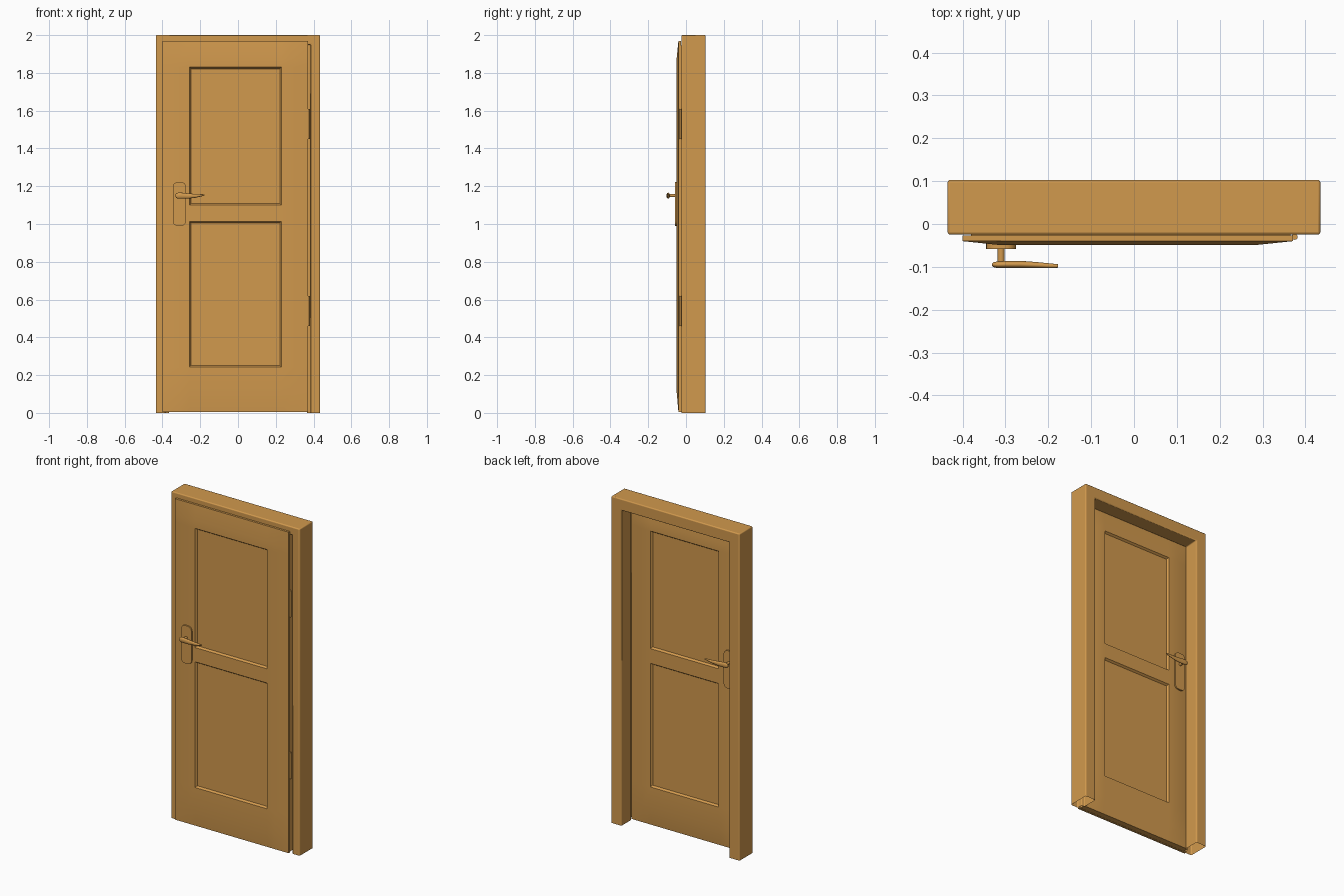
import bpy, bmesh, math

if "Cube" in bpy.data.objects:
    bpy.data.objects.remove(bpy.data.objects["Cube"])

wood = bpy.data.materials.new("wood")
wood.diffuse_color = (0.64, 0.32, 0.075, 1)
wood.use_nodes = True
wood.node_tree.nodes["Principled BSDF"].inputs["Base Color"].default_value = wood.diffuse_color


def make(name, bm, angle=30):
    bmesh.ops.recalc_face_normals(bm, faces=bm.faces)
    me = bpy.data.meshes.new(name)
    bm.to_mesh(me)
    bm.free()
    ob = bpy.data.objects.new(name, me)
    bpy.context.collection.objects.link(ob)
    me.materials.append(wood)
    bpy.context.view_layer.objects.active = ob
    ob.select_set(True)
    bpy.ops.object.shade_smooth_by_angle(angle=math.radians(angle))
    ob.select_set(False)
    return ob


def loft(bm, rings, caps=True):
    rows = [[bm.verts.new(p) for p in r] for r in rings]
    n = len(rows[0])
    for a, b in zip(rows, rows[1:]):
        for i in range(n):
            bm.faces.new((a[i], a[(i + 1) % n], b[(i + 1) % n], b[i]))
    if caps:
        bm.faces.new(rows[0])
        bm.faces.new(rows[-1])


# Frame: rebated profile swept up, across and down, open at the floor
OPEN_X, OPEN_Z = 0.365, 1.93
profile = [(0, 0.103), (0.07, 0.103), (0.07, -0.025), (0.02, -0.025), (0.02, 0.008), (0, 0.008)]
bm = bmesh.new()
loft(bm, [[(s * (OPEN_X + u), y, z + (u if z else 0)) for u, y in profile]
          for s, z in ((-1, 0), (-1, OPEN_Z), (1, OPEN_Z), (1, 0))], caps=False)
frame = make("door_frame", bm)
bev = frame.modifiers.new("soft_edges", 'BEVEL')
bev.width, bev.segments, bev.limit_method = 0.006, 3, 'ANGLE'


# Leaf: grid faces front and back, each with two recessed panels
def leaf_side(bm, xs, zs, y_mid, y_edge, flip):
    xo, zo = (xs[0], xs[-1]), (zs[0], zs[-1])
    v = [[bm.verts.new((x, y_edge if x in xo or z in zo else y_mid, z)) for x in xs] for z in zs]
    panels = []
    for j in range(len(zs) - 1):
        for i in range(len(xs) - 1):
            q = [v[j][i], v[j][i + 1], v[j + 1][i + 1], v[j + 1][i]]
            f = bm.faces.new(q[::-1] if flip else q)
            if i == 2 and j in (2, 4):
                panels.append(f)
    bm.normal_update()
    bmesh.ops.inset_individual(bm, faces=panels, thickness=0.012, depth=-0.012)
    n, m = len(xs) - 1, len(zs) - 1
    return (v[0] + [v[j][n] for j in range(1, m)] + v[m][::-1]
            + [v[j][0] for j in range(m - 1, 0, -1)])


bm = bmesh.new()
front = leaf_side(bm, [-0.40, -0.31, -0.257, 0.23, 0.28, 0.371],
                  [0.005, 0.11, 0.243, 1.013, 1.1, 1.83, 1.875, 1.97], -0.0495, -0.04, False)
back = leaf_side(bm, [-0.38, -0.30, -0.235, 0.228, 0.28, 0.365],
                 [0.006, 0.11, 0.243, 1.0, 1.09, 1.81, 1.86, 1.945], 0.02, 0.007, True)
lip = [bm.verts.new((v.co.x, -0.027, v.co.z)) for v in front]
core = [bm.verts.new((v.co.x, -0.027, v.co.z)) for v in back]
for a, b in ((front, lip), (lip, core), (core, back)):
    for i in range(len(a)):
        k = (i + 1) % len(a)
        bm.faces.new((a[i], a[k], b[k], b[i]))
make("door_leaf", bm)

# Hinges
for k, z in enumerate((0.54, 1.53)):
    bm = bmesh.new()
    loft(bm, [[(0.375 + 0.007 * math.cos(t), -0.03 + 0.007 * math.sin(t), h)
               for t in (math.tau * i / 12 for i in range(12))] for h in (z - 0.08, z + 0.08)])
    make(f"hinge_{k + 1}", bm)

# Handles: plate, spindle and tapered lever, mirrored to the back
LEVER = [(-0.331, -0.095, 1.150, 0.003, 0.006), (-0.327, -0.095, 1.150, 0.006, 0.012),
         (-0.317, -0.095, 1.150, 0.008, 0.016), (-0.300, -0.0945, 1.150, 0.0085, 0.016),
         (-0.265, -0.0945, 1.148, 0.0085, 0.014), (-0.225, -0.096, 1.149, 0.007, 0.010),
         (-0.195, -0.0975, 1.152, 0.0055, 0.006), (-0.177, -0.098, 1.154, 0.004, 0.003)]


def handle(side, fy):
    # plate with rounded corners
    r, outline = 0.026, []
    for cx, cz, a0 in ((-0.275 - r, 1.222 - r, 0), (-0.345 + r, 1.222 - r, 90),
                       (-0.345 + r, 0.99 + r, 180), (-0.275 - r, 0.99 + r, 270)):
        for i in range(6):
            t = math.radians(a0 + 18 * i)
            outline.append((cx + r * math.cos(t), cz + r * math.sin(t)))
    bm = bmesh.new()
    loft(bm, [[(x, fy(y), z) for x, z in outline] for y in (-0.045, -0.058)])
    make(side + "_handle_plate", bm)

    ring = [math.tau * i / 16 for i in range(16)]
    bm = bmesh.new()
    loft(bm, [[(-0.31 + 0.008 * math.cos(t), fy(y), 1.15 + 0.008 * math.sin(t)) for t in ring]
              for y in (-0.055, -0.094)])
    make(side + "_handle_spindle", bm)

    bm = bmesh.new()
    loft(bm, [[(x, fy(y + ry * math.cos(t)), z + rz * math.sin(t)) for t in ring]
              for x, y, z, ry, rz in LEVER])
    make(side + "_handle_lever", bm, 60)


handle("front", lambda y: y)
handle("back", lambda y: -0.0295 - y)
